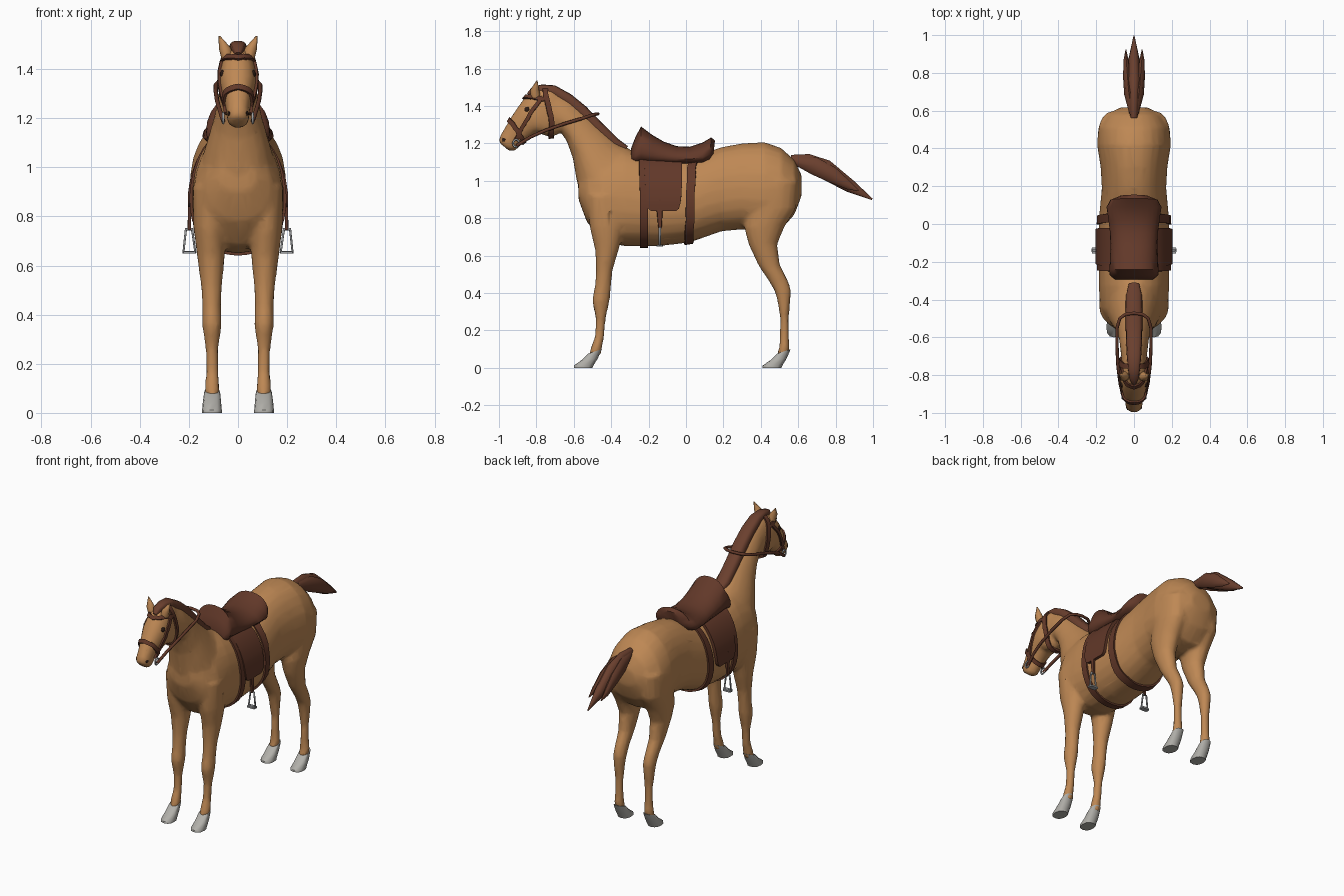
import bpy, bmesh, math
from mathutils import Vector
from mathutils.bvhtree import BVHTree


def material(name, rgb):
    m = bpy.data.materials.new(name)
    m.diffuse_color = (*rgb, 1)
    return m


COAT = material("tan_coat", (.515, .246, .089))
HAIR = material("brown_hair", (.145, .050, .027))
LEATHER = material("dark_leather", (.122, .040, .022))
HOOF = material("grey_hoof", (.44, .43, .40))
METAL = material("steel", (.36, .37, .38))
DARK = material("dark_eye", (.026, .012, .008))


def skin(bm, rings):
    """Bridge a list of point rings and cap both ends."""
    vs = [[bm.verts.new(p) for p in r] for r in rings]
    n = len(vs[0])
    for a, b in zip(vs, vs[1:]):
        for i in range(n):
            bm.faces.new((a[i], a[(i + 1) % n], b[(i + 1) % n], b[i]))
    bm.faces.new(vs[0])
    bm.faces.new(vs[-1])


def loft(bm, sections, side=1, n=16, p=2.0, egg=0.0):
    """Sections: (ya, za, yb, zb, half_width, centre_x); egg narrows the a end."""
    rings = []
    for ya, za, yb, zb, hw, *cx in sections:
        cx = cx[0] * side if cx else 0
        ring = []
        for i in range(n):
            t = 2 * math.pi * i / n
            c, s = (math.copysign(abs(f) ** (2 / p), f) for f in (math.cos(t), math.sin(t)))
            ring.append((cx + hw * c * (1 - egg * s),
                         (ya + yb) / 2 + (ya - yb) / 2 * s,
                         (za + zb) / 2 + (za - zb) / 2 * s))
        rings.append(ring)
    skin(bm, rings)


def finish(name, bm, mat, angle=50):
    bmesh.ops.recalc_face_normals(bm, faces=bm.faces)
    me = bpy.data.meshes.new(name)
    bm.to_mesh(me)
    bm.free()
    me.materials.append(mat)
    me.shade_smooth()
    me.set_sharp_from_angle(angle=math.radians(angle))
    ob = bpy.data.objects.new(name, me)
    bpy.context.collection.objects.link(ob)
    return ob


def part(name, sections, mat, **kw):
    bm = bmesh.new()
    loft(bm, sections, **kw)
    return finish(name, bm, mat)


# Horse body: torso, neck, head and legs fused into one skin
bm = bmesh.new()
torso = [(-.575, 1.03, .90, .07), (-.53, 1.10, .78, .135), (-.45, 1.15, .68, .178),
         (-.33, 1.17, .65, .186), (-.15, 1.13, .65, .186), (.02, 1.12, .67, .186),
         (.19, 1.18, .73, .170), (.30, 1.20, .74, .176), (.42, 1.207, .72, .195),
         (.51, 1.175, .74, .188), (.58, 1.11, .82, .145), (.618, 1.03, .92, .07)]
loft(bm, [(y, t, y, b, w) for y, t, b, w in torso], n=24, p=2.2, egg=.1)
loft(bm, [(-.30, 1.17, -.56, .88, .15), (-.36, 1.20, -.588, 1.02, .125),
          (-.455, 1.285, -.605, 1.12, .098), (-.54, 1.37, -.637, 1.21, .08),
          (-.62, 1.44, -.67, 1.26, .073), (-.70, 1.485, -.72, 1.28, .066),
          (-.78, 1.48, -.76, 1.34, .05)], n=20, egg=.2)
loft(bm, [(-.72, 1.495, -.66, 1.36, .05), (-.80, 1.492, -.68, 1.25, .072),
          (-.857, 1.452, -.72, 1.232, .078), (-.895, 1.40, -.79, 1.255, .073),
          (-.935, 1.34, -.85, 1.222, .058), (-.97, 1.28, -.89, 1.185, .047),
          (-.995, 1.24, -.915, 1.16, .046), (-1.0, 1.205, -.945, 1.16, .032)], n=20, p=2.3)
fore = [(.92, -.53, -.33, .07, .115), (.75, -.515, -.33, .066, .115),
        (.63, -.486, -.36, .056, .11), (.52, -.48, -.393, .043, .108),
        (.44, -.487, -.40, .038, .107), (.36, -.502, -.408, .04, .106),
        (.26, -.482, -.43, .026, .106), (.17, -.487, -.437, .025, .105),
        (.11, -.508, -.448, .03, .105), (.07, -.52, -.455, .03, .105)]
hind = [(1.0, .36, .60, .08, .11), (.85, .33, .588, .08, .112), (.75, .31, .525, .07, .112),
        (.66, .335, .488, .057, .11), (.55, .385, .503, .044, .108),
        (.46, .445, .548, .038, .106), (.41, .474, .563, .038, .105),
        (.36, .488, .558, .034, .105), (.26, .504, .549, .026, .105),
        (.17, .502, .551, .025, .105), (.11, .498, .554, .03, .105), (.07, .485, .548, .03, .105)]
for side in (1, -1):
    for leg in (fore, hind):
        loft(bm, [(a, z, b, z, w, cx) for z, a, b, w, cx in leg], side=side)
body = finish("horse_body", bm, COAT)
mod = body.modifiers.new("fuse", 'REMESH')
mod.mode, mod.voxel_size, mod.use_smooth_shade = 'VOXEL', .012, True
mod = body.modifiers.new("soften", 'SMOOTH')
mod.factor, mod.iterations = .5, 4
mod = body.modifiers.new("reduce", 'DECIMATE')
mod.ratio = .2
dg = bpy.context.evaluated_depsgraph_get()
fused = bpy.data.meshes.new_from_object(body.evaluated_get(dg))
body.modifiers.clear()
body.data = fused
fused.materials.clear()
fused.materials.append(COAT)
fused.shade_smooth()
bm = bmesh.new()
bm.from_mesh(fused)
surface = BVHTree.FromBMesh(bm)
bm.free()


def strap(name, pts, width, thick=.01, sub=5, mat=LEATHER):
    """Lay a flat band on the body along a rough path."""
    w = width if isinstance(width, list) else [width] * len(pts)
    path = []
    for i in range(len(pts) - 1):
        for k in range(sub):
            f = k / sub
            path.append((Vector(pts[i]).lerp(Vector(pts[i + 1]), f), w[i] + (w[i + 1] - w[i]) * f))
    path.append((Vector(pts[-1]), w[-1]))
    hits = [surface.find_nearest(p)[:2] + (wi,) for p, wi in path]
    rings = []
    for i, (co, nor, wi) in enumerate(hits):
        t = hits[min(i + 1, len(hits) - 1)][0] - hits[max(i - 1, 0)][0]
        s = t.cross(nor).normalized() * wi / 2
        up, down = nor * thick, nor * -.006
        rings.append([co + s + down, co + s + up, co - s + up, co - s + down])
    bm = bmesh.new()
    skin(bm, rings)
    return finish(name, bm, mat, 40)


def sym(pts):
    return [(-x, y, z) for x, y, z in reversed(pts[1:])] + pts


def tube(name, pts, radius, mat, cyclic=False):
    cu = bpy.data.curves.new(name, 'CURVE')
    cu.dimensions, cu.bevel_depth, cu.bevel_resolution = '3D', radius, 2
    sp = cu.splines.new('POLY')
    sp.points.add(len(pts) - 1)
    for q, p in zip(sp.points, pts):
        q.co = (*p, 1)
    sp.use_cyclic_u = cyclic
    cu.materials.append(mat)
    ob = bpy.data.objects.new(name, cu)
    bpy.context.collection.objects.link(ob)


def ball(name, at, r, squash, mat):
    bm = bmesh.new()
    bmesh.ops.create_uvsphere(bm, u_segments=12, v_segments=8, radius=r)
    co, nor = surface.find_nearest(Vector(at))[:2]
    ob = finish(name, bm, mat)
    ob.location, ob.scale = co, (1, 1, squash)
    ob.rotation_euler = nor.to_track_quat('Z', 'Y').to_euler()


# Mane along the crest, ending as a forelock
part("mane", [(-.31, 1.185, -.34, 1.15, .03), (-.36, 1.222, -.41, 1.17, .044),
              (-.455, 1.315, -.505, 1.265, .044), (-.535, 1.398, -.575, 1.34, .044),
              (-.615, 1.463, -.64, 1.40, .042), (-.70, 1.51, -.70, 1.44, .038),
              (-.77, 1.515, -.75, 1.46, .033), (-.825, 1.50, -.80, 1.455, .026),
              (-.85, 1.468, -.835, 1.45, .012)], HAIR, n=12, p=3)

# Tail: a centre lock with a shorter lock on each side
part("tail", [(.56, 1.14, .57, 1.08, .02), (.66, 1.145, .64, 1.06, .028),
              (.77, 1.11, .74, 1.0, .035), (.90, 1.0, .86, .94, .028),
              (.998, .905, .992, .897, .003)], HAIR, n=10)

for side, tag in ((1, "right"), (-1, "left")):
    part(f"tail_lock_{tag}", [(.58, 1.13, .59, 1.08, .015, .01), (.70, 1.125, .67, 1.035, .024, .028),
                              (.80, 1.07, .76, .995, .022, .036), (.88, .995, .86, .955, .013, .042),
                              (.925, .95, .92, .945, .002, .043)], HAIR, side=side, n=8)
    # Hooves
    for dy, pos in ((0, "front"), (1.01, "hind")):
        part(f"{pos}_hoof_{tag}", [(dy - .525, .075, dy - .45, .10, .032, .105),
                                   (dy - .56, .04, dy - .472, .05, .037, .106),
                                   (dy - .60, .012, dy - .495, .012, .040, .106),
                                   (dy - .60, 0, dy - .50, 0, .040, .106)], HOOF, side=side, n=12, p=2.4)
    # Ears, eyes and nostrils
    part(f"ear_{tag}", [(-.83, 1.44, -.775, 1.44, .024, .043), (-.833, 1.485, -.785, 1.485, .025, .053),
                        (-.80, 1.535, -.794, 1.535, .003, .076)], COAT, side=side, n=8)
    ball(f"eye_{tag}", (.1 * side, -.862, 1.392), .014, .5, DARK)
    ball(f"nostril_{tag}", (.06 * side, -.985, 1.22), .010, .3, DARK)
    # Cheek strap and bit ring
    strap(f"cheek_strap_{tag}", [(.09 * side, -.765, 1.46), (.1 * side, -.83, 1.37),
                                 (.1 * side, -.88, 1.28), (.08 * side, -.91, 1.21)], .02)
    tube(f"bit_ring_{tag}", [(.06 * side, -.908 + .017 * math.cos(i * math.pi / 6),
                              1.20 + .02 * math.sin(i * math.pi / 6)) for i in range(12)], .005, METAL, True)
    # Saddle flap, stirrup leather and stirrup
    arc = [math.radians(d) for d in (66, 50, 35, 20, 8, -2, -8, -11)]
    strap(f"saddle_flap_{tag}", [(.25 * math.cos(a) * side, -.12, .89 + .28 * math.sin(a)) for a in arc],
          [.19, .20, .20, .195, .19, .18, .165, .13], .018, 2)
    part(f"stirrup_leather_{tag}", [(-.16, .90, -.12, .90, .007, .196), (-.157, .84, -.125, .84, .007, .197),
                                    (-.148, .745, -.13, .745, .007, .198)], LEATHER, side=side, n=8, p=4)
    tube(f"stirrup_{tag}", [(x * side, -.14, z) for x, z in
                            ((.187, .748), (.212, .748), (.222, .655), (.174, .655))], .006, METAL, True)
    part(f"stirrup_tread_{tag}", [(-.157, .658, -.123, .658, .028, .198),
                                  (-.157, .648, -.123, .648, .028, .198)], METAL, side=side, n=8, p=5)

# Bridle bands
strap("headpiece", sym([(0, -.755, 1.53), (.07, -.75, 1.47), (.1, -.725, 1.38),
                        (.1, -.71, 1.30), (.05, -.72, 1.23), (0, -.72, 1.21)]), .028)
strap("browband", sym([(0, -.89, 1.47), (.04, -.875, 1.47), (.085, -.82, 1.46), (.09, -.755, 1.44)]), .022)
strap("noseband", sym([(0, -.96, 1.335), (.075, -.94, 1.31), (.08, -.905, 1.265),
                       (.05, -.87, 1.215), (0, -.865, 1.20)]), .024)

# Reins looped over the neck
tube("reins", sym([(0, -.472, 1.358), (.045, -.478, 1.357), (.075, -.50, 1.352), (.09, -.55, 1.335),
                   (.09, -.65, 1.305), (.085, -.75, 1.27), (.075, -.83, 1.235), (.06, -.905, 1.188)]),
     .009, LEATHER)

# Girth straps around the barrel
for name, y, w in (("front_girth", -.225, .042), ("rear_girth", .025, .046)):
    strap(name, [(.24 * math.sin(a), y, .89 + .29 * math.cos(a))
                 for a in (i * math.pi / 16 for i in range(33))], w, .011, 1)

# Saddle seat with raised pommel and cantle
part("saddle_seat", [(-.295, 1.17, -.29, 1.10, .10), (-.27, 1.235, -.27, 1.085, .125),
                     (-.24, 1.29, -.24, 1.085, .125), (-.18, 1.245, -.18, 1.085, .122),
                     (-.12, 1.21, -.12, 1.085, .12), (-.05, 1.185, -.05, 1.085, .122),
                     (.02, 1.182, .02, 1.085, .13), (.09, 1.205, .09, 1.09, .14),
                     (.135, 1.232, .125, 1.10, .12), (.155, 1.215, .145, 1.13, .07)],
     LEATHER, n=20, p=2.4, egg=.22)
